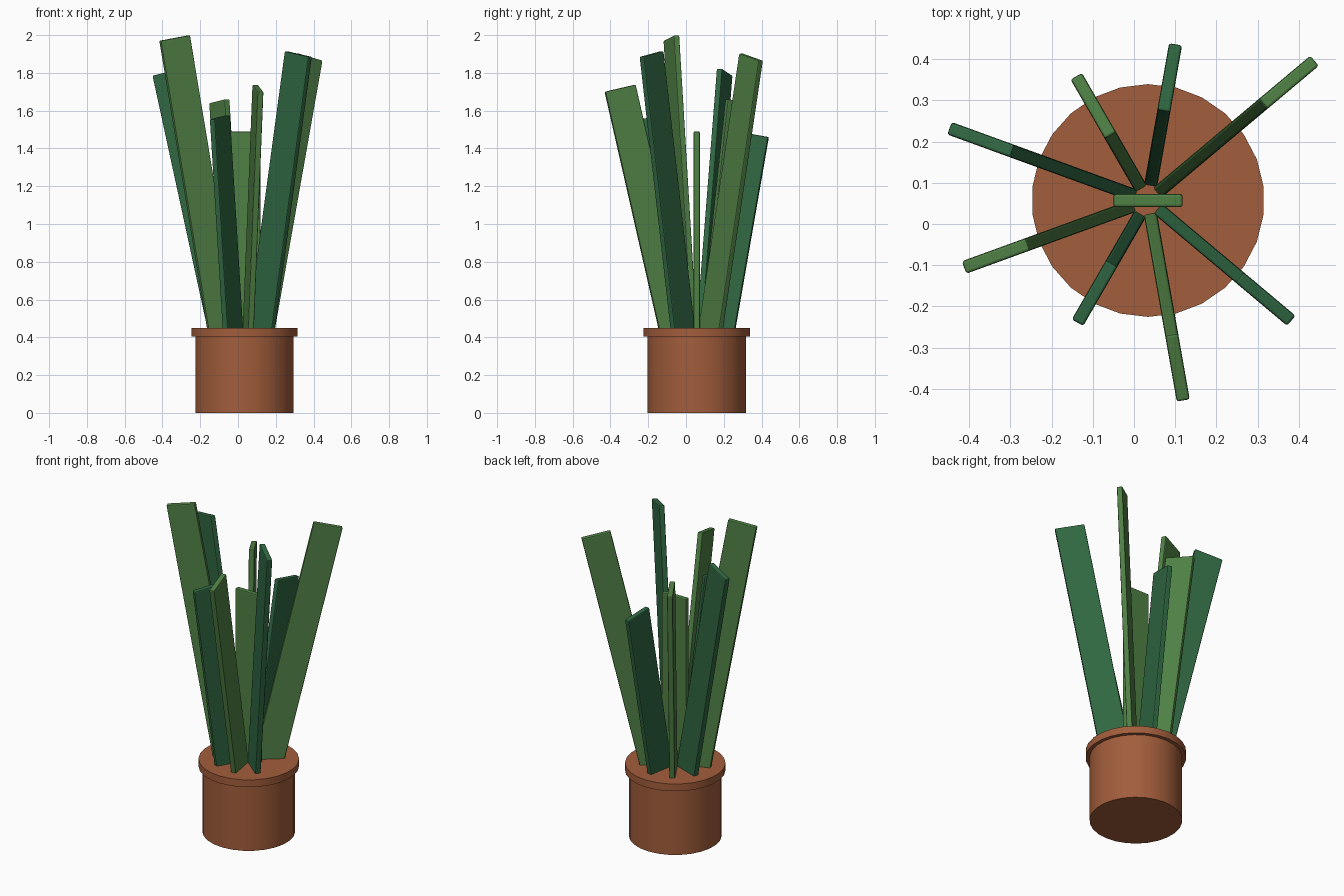
import bpy, math
from mathutils import Matrix, Vector

cube = bpy.data.objects.get("Cube")
if cube:
    bpy.data.objects.remove(cube, do_unlink=True)

CENTRE = Vector((0.034, 0.057, 0))
RIM_TOP = 0.45
LEAF_WIDTH, LEAF_THICK = 0.168, 0.032


def material(name, rgb):
    m = bpy.data.materials.new(name)
    m.use_nodes = True
    m.diffuse_color = (*rgb, 1)
    m.node_tree.nodes["Principled BSDF"].inputs["Base Color"].default_value = (*rgb, 1)
    return m


terracotta = material("terracotta", (0.36, 0.11, 0.044))
light_green = material("light green", (0.08, 0.22, 0.06))
dark_green = material("dark green", (0.03, 0.138, 0.055))


def disc(name, radius, bottom, top):
    """Upright cylinder of the pot, with one corner pointing to the back."""
    bpy.ops.mesh.primitive_cylinder_add(
        vertices=26, radius=radius, depth=top - bottom,
        location=CENTRE + Vector((0, 0, (bottom + top) / 2)))
    ob = bpy.context.object
    ob.name = name
    ob.data.materials.append(terracotta)
    bpy.ops.object.shade_smooth_by_angle(angle=math.radians(30))


def leaf(name, azimuth, tilt, radius, length, mat):
    """Flat blade standing edge-on to the pot centre and leaning outward."""
    sunk = 0.04
    bpy.ops.mesh.primitive_cube_add(size=1)
    ob = bpy.context.object
    ob.name = name
    ob.data.transform(
        Matrix.Translation((0, 0, (length - sunk) / 2))
        @ Matrix.Diagonal((LEAF_WIDTH, LEAF_THICK, length + sunk, 1)))
    ob.matrix_world = (
        Matrix.Translation(CENTRE + Vector((0, 0, RIM_TOP)))
        @ Matrix.Rotation(math.radians(azimuth), 4, 'Z')
        @ Matrix.Translation((radius, 0, 0))
        @ Matrix.Rotation(math.radians(tilt), 4, 'Y'))
    ob.data.materials.append(mat)
    bevel = ob.modifiers.new("soft edges", 'BEVEL')
    bevel.width = 0.006
    bevel.segments = 2


# Pot
disc("pot_body", 0.261, 0, 0.41)
disc("pot_rim", 0.2825, 0.405, RIM_TOP)

# Leaves: an upright one in the middle and a fan of eight around it
leaf("middle_leaf", 0, 0, 0, 1.04, light_green)
tilts = (7, 10, 13)
outer_top_heights = (1.865, 1.46, 1.64, 1.785, 1.97, 1.555, 1.70, 1.885)
outer_top_radii = (0.529, 0.386, 0.349, 0.514, 0.476, 0.343, 0.494, 0.455)
for i, (height, reach) in enumerate(zip(outer_top_heights, outer_top_radii)):
    tilt = tilts[(2 - i) % 3] if i % 3 == 0 else tilts[1 if i % 3 == 1 else 0]
    a = math.radians(tilt)
    # Work back from the outer top corner to the foot of the blade
    length = (height - RIM_TOP + LEAF_WIDTH / 2 * math.sin(a)) / math.cos(a)
    foot = reach - LEAF_WIDTH / 2 * math.cos(a) - length * math.sin(a)
    leaf(f"outer_leaf_{i + 1}", 40 * (i + 1), tilt, foot, length,
         dark_green if i % 2 else light_green)
